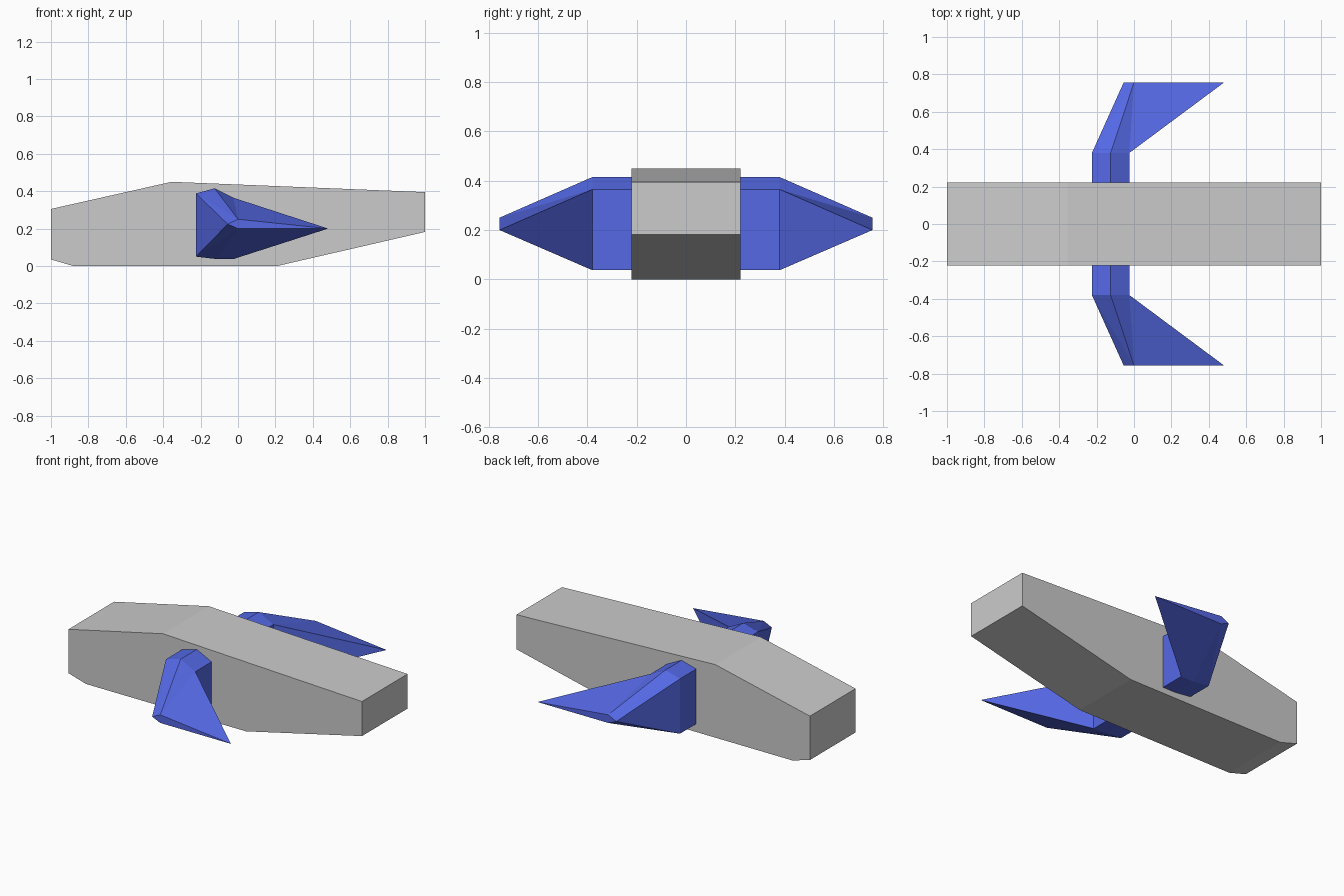
import bpy, bmesh

if "Cube" in bpy.data.objects:
    bpy.data.objects.remove(bpy.data.objects["Cube"])


def material(name, color):
    m = bpy.data.materials.new(name)
    m.diffuse_color = (*color, 1)
    m.use_nodes = True
    m.node_tree.nodes["Principled BSDF"].inputs["Base Color"].default_value = m.diffuse_color
    return m


def loft(name, sections, mat, bridge=None):
    """Build a solid through (y, [(x, z), ...]) sections; bridge lists the faces
    of the last span as (section, index) corners when the counts differ."""
    bm = bmesh.new()
    rings = [[bm.verts.new((x, y, z)) for x, z in pts] for y, pts in sections]
    bm.faces.new(rings[0])
    bm.faces.new(rings[-1])
    n = len(rings[0])
    for i in range(n):
        j = (i + 1) % n
        bm.faces.new((rings[0][i], rings[0][j], rings[1][j], rings[1][i]))
    for face in bridge or []:
        bm.faces.new([rings[s][i] for s, i in face])
    bmesh.ops.recalc_face_normals(bm, faces=bm.faces)
    mesh = bpy.data.meshes.new(name)
    bm.to_mesh(mesh)
    bm.free()
    ob = bpy.data.objects.new(name, mesh)
    bpy.context.collection.objects.link(ob)
    mesh.materials.append(mat)
    return ob


grey = material("light grey", (0.6, 0.6, 0.6))
blue = material("blue", (0.09, 0.14, 0.78))

# Body: side profile extruded across the width
profile = [(-1, 0.035), (-0.88, 0), (0.21, 0), (1, 0.182),
           (1, 0.395), (-0.355, 0.45), (-1, 0.305)]
loft("body", [(-0.222, profile), (0.222, profile)], grey)

# Wing: straight stub, then a taper to a forward-swept tip
root = [(-0.225, 0.05), (-0.225, 0.388), (-0.125, 0.415),
        (-0.025, 0.365), (-0.025, 0.037), (-0.115, 0.037)]
tip = [(-0.055, 0.224), (0, 0.25), (0.482, 0.2), (0, 0.2)]
taper = [
    ((1, 0), (1, 1), (2, 0)),              # rear
    ((1, 1), (1, 2), (2, 1)), ((1, 1), (2, 1), (2, 0)),  # rear top
    ((1, 2), (1, 3), (2, 1)), ((1, 3), (2, 2), (2, 1)),  # front top
    ((1, 3), (1, 4), (2, 2)),              # leading side
    ((1, 4), (1, 5), (2, 3)), ((1, 4), (2, 3), (2, 2)),  # underside
    ((1, 5), (1, 0), (2, 3)), ((1, 0), (2, 0), (2, 3)),  # rear underside
]
wing = loft("wings", [(0.2, root), (0.38, root), (0.757, tip)], blue, taper)
mirror = wing.modifiers.new("both sides", "MIRROR")
mirror.use_axis = (False, True, False)
mirror.use_mirror_merge = False
